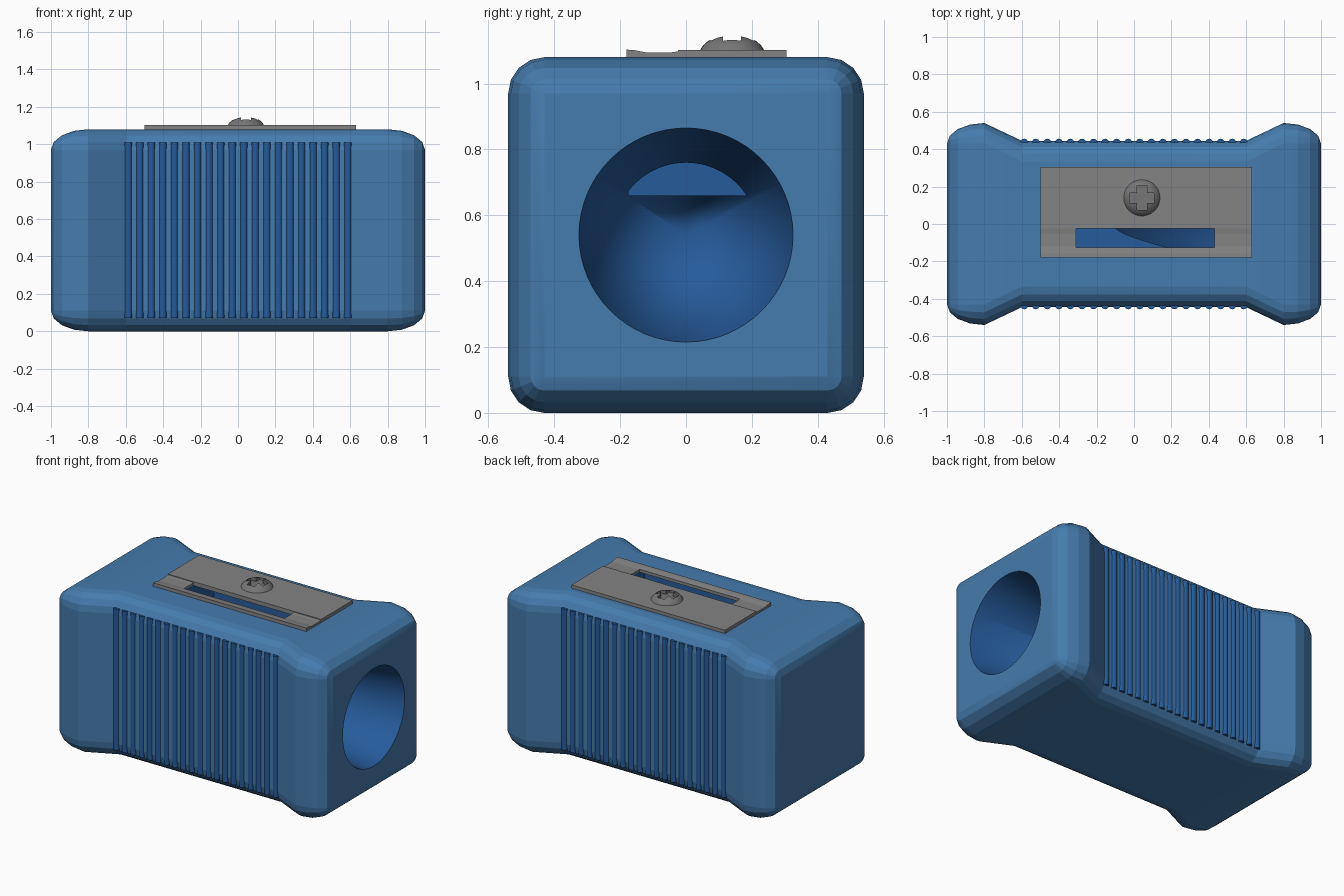
import bpy, bmesh, math
from mathutils import Matrix, Vector

if "Cube" in bpy.data.objects:
    bpy.data.objects.remove(bpy.data.objects["Cube"])


def material(name, rgb):
    m = bpy.data.materials.new(name)
    m.use_nodes = True
    m.diffuse_color = (*rgb, 1)
    m.node_tree.nodes["Principled BSDF"].inputs["Base Color"].default_value = (*rgb, 1)
    return m


BLUE = material("body blue", (0.06, 0.2, 0.42))
DEEP = material("deep blue", (0.019, 0.105, 0.33))
STEEL = material("steel grey", (0.23, 0.23, 0.23))
SCREW = material("screw grey", (0.18, 0.18, 0.18))


def finish(bm, name, mats, index=0, smooth=None):
    bmesh.ops.recalc_face_normals(bm, faces=bm.faces[:])
    for f in bm.faces:
        f.material_index = index
    mesh = bpy.data.meshes.new(name)
    bm.to_mesh(mesh)
    bm.free()
    for m in mats:
        mesh.materials.append(m)
    ob = bpy.data.objects.new(name, mesh)
    bpy.context.collection.objects.link(ob)
    if smooth:
        shade(ob, smooth)
    return ob


def activate(ob):
    bpy.ops.object.select_all(action='DESELECT')
    ob.select_set(True)
    bpy.context.view_layer.objects.active = ob


def shade(ob, degrees):
    activate(ob)
    bpy.ops.object.shade_smooth_by_angle(angle=math.radians(degrees))


def add_box(bm, lo, hi):
    lo, hi = Vector(lo), Vector(hi)
    m = Matrix.Translation((lo + hi) / 2) @ Matrix.Diagonal((*(hi - lo), 1))
    bmesh.ops.create_cube(bm, size=1, matrix=m)


def box(name, lo, hi, mats, index=0):
    bm = bmesh.new()
    add_box(bm, lo, hi)
    return finish(bm, name, mats, index)


def cut(ob, cutter):
    mod = ob.modifiers.new("cut", 'BOOLEAN')
    mod.operation = 'DIFFERENCE'
    mod.solver = 'EXACT'
    mod.object = cutter
    activate(ob)
    bpy.ops.object.modifier_apply(modifier=mod.name)
    bpy.data.objects.remove(cutter)


# Body: rounded-rectangle sections along x, with flared ends and a narrow waist
H, R, STEPS = 1.08, 0.11, 4


def section(bm, x, half_y, r):
    ring = []
    for c, (sy, sz) in enumerate([(1, 1), (-1, 1), (-1, -1), (1, -1)]):
        for k in range(STEPS + 1):
            a = math.pi / 2 * (c + k / STEPS)
            y = sy * (half_y - R) + r * math.cos(a)
            z = H / 2 + sz * (H / 2 - R) + r * math.sin(a)
            ring.append(bm.verts.new((x, y, z)))
    return ring


bm = bmesh.new()
angles = [math.pi / 2 * k / STEPS for k in range(STEPS + 1)]
left = [(-0.8 - 0.2 * math.cos(a), 0.54, R * math.sin(a)) for a in angles]
left.append((-0.6, 0.445, R))
stations = left + [(-x, h, r) for x, h, r in reversed(left)]
rings = [section(bm, *s) for s in stations]
for a, b in zip(rings, rings[1:]):
    for i in range(len(a)):
        j = (i + 1) % len(a)
        bm.faces.new((a[i], a[j], b[j], b[i]))
for ring in (rings[0], rings[-1]):
    bm.faces.new(ring[::STEPS + 1])
bmesh.ops.remove_doubles(bm, verts=bm.verts[:], dist=0.0005)
body = finish(bm, "body", [BLUE, DEEP])

# Conical pencil hole and shaving opening below the blade
bm = bmesh.new()
tip, mouth, hole_r = -0.76, 1.0, 0.325
reach = 1.1
wide = hole_r * (reach - tip) / (mouth - tip)
place = Matrix.Translation(((tip + reach) / 2, 0, H / 2)) @ Matrix.Rotation(math.pi / 2, 4, 'Y')
bmesh.ops.create_cone(bm, cap_ends=True, segments=64, radius1=0, radius2=wide,
                      depth=reach - tip, matrix=place)
bmesh.ops.remove_doubles(bm, verts=bm.verts[:], dist=0.0001)
cut(body, finish(bm, "hole_cutter", [BLUE, DEEP], 1))
cut(body, box("opening_cutter", (-0.31, -0.175, 0.66), (0.43, 0.19, 1.2), [BLUE, DEEP], 1))
shade(body, 8)

# Grip ribs on both sides of the waist
bm = bmesh.new()
COUNT, LOW, HIGH = 20, 0.07, 1.01
for side in (-1, 1):
    for i in range(COUNT):
        x = -0.587 + 1.174 * i / (COUNT - 1)
        bmesh.ops.create_cone(bm, cap_ends=True, segments=16, radius1=0.02, radius2=0.02,
                              depth=HIGH - LOW,
                              matrix=Matrix.Translation((x, side * 0.436, (LOW + HIGH) / 2)))
finish(bm, "grip_ribs", [DEEP], smooth=30)

# Metal frame: shallow dished strip in front of the blade, open in the middle
bm = bmesh.new()
profile = [(-0.18, 1.075), (-0.18, 1.103), (-0.155, 1.101), (-0.12, 1.094),
           (-0.05, 1.094), (-0.02, 1.098), (-0.02, 1.075)]
ends = [[bm.verts.new((x, y, z)) for y, z in profile] for x in (-0.5, 0.63)]
bm.faces.new(ends[0])
bm.faces.new(ends[1])
for i in range(len(profile)):
    j = (i + 1) % len(profile)
    bm.faces.new((ends[0][i], ends[0][j], ends[1][j], ends[1][i]))
frame = finish(bm, "blade_frame", [STEEL])
cut(frame, box("slot_cutter", (-0.31, -0.125, 1), (0.43, 0.1, 1.2), [STEEL]))

# Blade
box("blade", (-0.5, -0.025, 1.075), (0.63, 0.305, 1.102), [STEEL])

# Domed screw with a cross recess
bm = bmesh.new()
CX, CY = 0.042, 0.14
dome = [(0.098, 1.09), (0.097, 1.102), (0.088, 1.116), (0.073, 1.129),
        (0.052, 1.139), (0.028, 1.146), (0, 1.148)]
verts = [bm.verts.new((CX + r, CY, z)) for r, z in [(0, 1.09)] + dome]
edges = [bm.edges.new(p) for p in zip(verts, verts[1:])]
bmesh.ops.spin(bm, geom=verts + edges, cent=(CX, CY, 0), axis=(0, 0, 1),
               angle=2 * math.pi, steps=32)
bmesh.ops.remove_doubles(bm, verts=bm.verts[:], dist=0.0003)
screw = finish(bm, "screw", [SCREW])
for name, a, b in (("long_cutter", 0.066, 0.027), ("cross_cutter", 0.027, 0.066)):
    cut(screw, box(name, (CX - a, CY - b, 1.115), (CX + a, CY + b, 1.2), [SCREW]))
shade(screw, 25)
